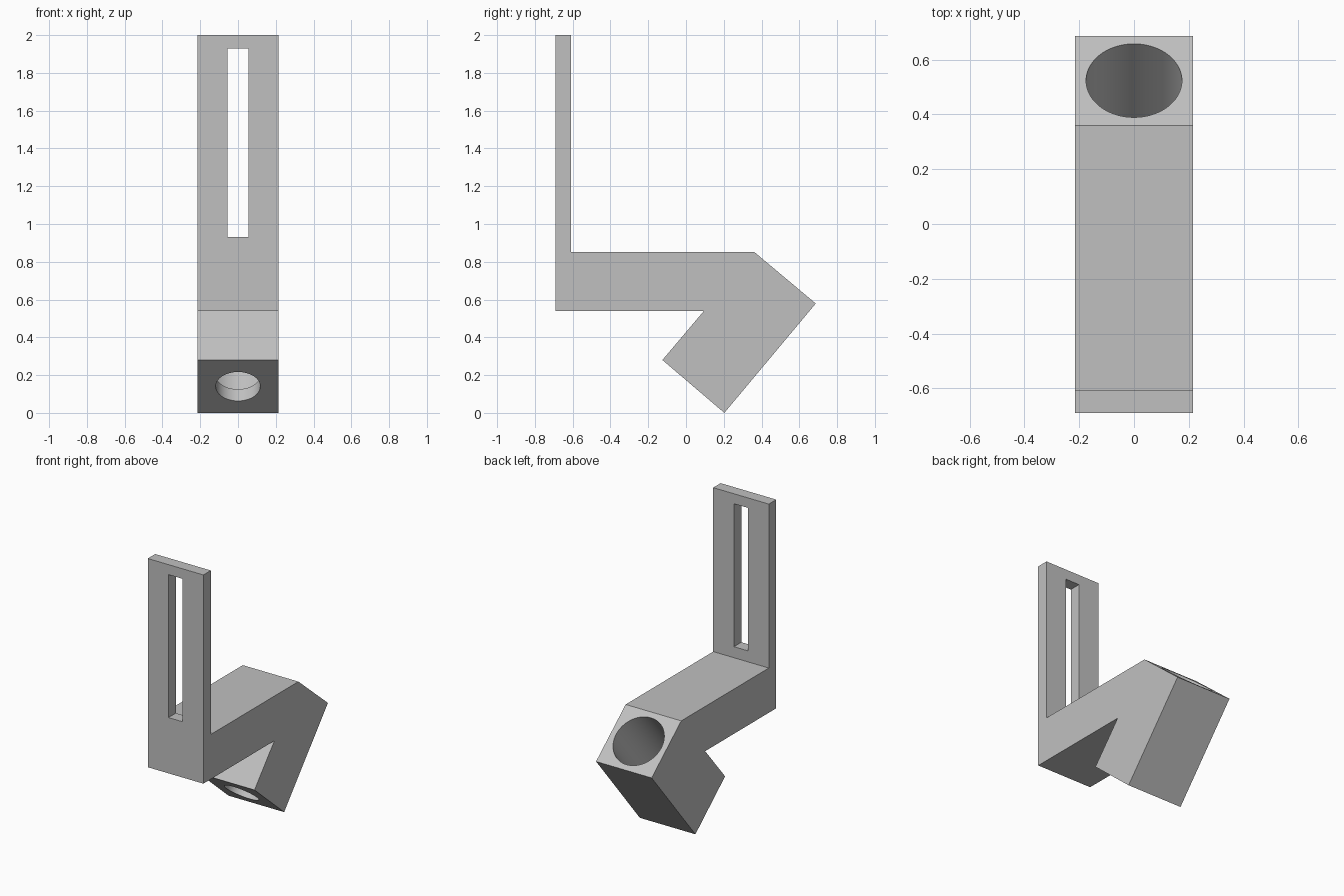
import bpy
import bmesh
from math import radians
from mathutils import Vector

if "Cube" in bpy.data.objects:
    bpy.data.objects.remove(bpy.data.objects["Cube"], do_unlink=True)

HALF_WIDTH = 0.215
LIP = 0.08

grey = bpy.data.materials.new("light_grey")
grey.use_nodes = True
colour = (0.53, 0.53, 0.53, 1)
grey.diffuse_color = colour
grey.node_tree.nodes["Principled BSDF"].inputs["Base Color"].default_value = colour


def extrude_profile(name, profile, half_width):
    """Extrude a (y, z) outline symmetrically along x."""
    bm = bmesh.new()
    face = bm.faces.new([bm.verts.new((-half_width, y, z)) for y, z in profile])
    side = bmesh.ops.extrude_face_region(bm, geom=[face])
    moved = [v for v in side["geom"] if isinstance(v, bmesh.types.BMVert)]
    bmesh.ops.translate(bm, verts=moved, vec=(2 * half_width, 0, 0))
    bmesh.ops.recalc_face_normals(bm, faces=bm.faces)
    mesh = bpy.data.meshes.new(name)
    bm.to_mesh(mesh)
    bm.free()
    obj = bpy.data.objects.new(name, mesh)
    obj.data.materials.append(grey)
    bpy.context.collection.objects.link(obj)
    return obj


def bore(name, start, end, radius):
    """Cylindrical cutter between two points."""
    axis = end - start
    bpy.ops.mesh.primitive_cylinder_add(
        vertices=96, radius=radius, depth=axis.length, location=(start + end) / 2,
        rotation=axis.to_track_quat("Z", "Y").to_euler())
    obj = bpy.context.object
    obj.name = name
    obj.data.materials.append(grey)
    return obj


def cut(target, cutter):
    cutter.hide_render = True
    mod = target.modifiers.new(cutter.name, "BOOLEAN")
    mod.operation = "DIFFERENCE"
    mod.solver = "EXACT"
    mod.object = cutter
    bpy.context.view_layer.objects.active = target
    bpy.ops.object.modifier_apply(modifier=mod.name)
    bpy.data.objects.remove(cutter, do_unlink=True)


# Bracket: upright plate, horizontal arm and tilted holder block
bracket = extrude_profile("bracket", [
    (-0.69, 0.54), (-0.69, 2), (-0.608, 2), (-0.608, 0.853), (0.36, 0.853),
    (0.687, 0.579), (0.203, 0), (-0.125, 0.28), (0.095, 0.54)], HALF_WIDTH)

# Long slot through the upright plate
cut(bracket, extrude_profile("slot_cutter", [
    (-0.8, 0.93), (-0.8, 1.93), (-0.5, 1.93), (-0.5, 0.93)], 0.055))

# Wide socket from the top, leaving a lip with a narrower hole at the bottom
bottom = Vector((0, 0.039, 0.14))
top = Vector((0, 0.5235, 0.716))
along = (top - bottom).normalized()
cut(bracket, bore("socket_cutter", bottom + along * LIP, top + along * 0.1, 0.175))
cut(bracket, bore("hole_cutter", bottom - along * 0.1, bottom + along * 0.3, 0.118))

# Smooth bore walls, crisp edges
bpy.ops.object.select_all(action="DESELECT")
bracket.select_set(True)
bpy.context.view_layer.objects.active = bracket
bpy.ops.object.shade_smooth_by_angle(angle=radians(30))
